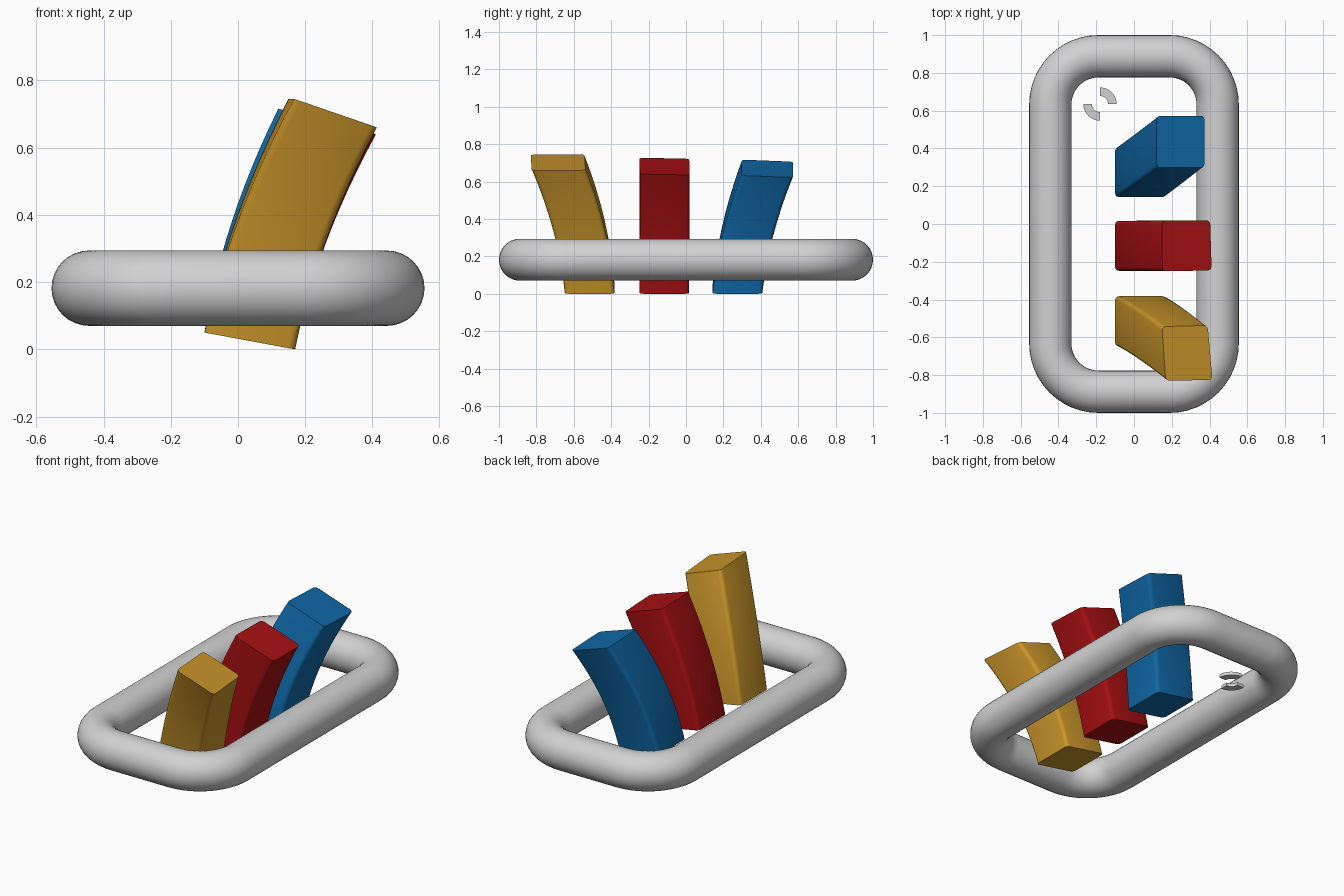
import bpy, bmesh, math
from mathutils import Vector

if "Cube" in bpy.data.objects:
    bpy.data.objects.remove(bpy.data.objects["Cube"])


def material(name, rgb):
    m = bpy.data.materials.new(name)
    m.diffuse_color = (*rgb, 1)
    m.use_nodes = True
    m.node_tree.nodes["Principled BSDF"].inputs["Base Color"].default_value = m.diffuse_color
    return m


GREY = material("light grey", (0.64, 0.64, 0.64))
YELLOW = material("ochre yellow", (0.58, 0.30, 0.023))
RED = material("dark red", (0.39, 0.005, 0.006))
BLUE = material("blue", (0.005, 0.14, 0.39))


def sweep(name, rings, mat, closed=False, angle=35):
    """Skin a list of equal rings; cap the ends if the path is open."""
    bm = bmesh.new()
    loops = [[bm.verts.new(p) for p in ring] for ring in rings]
    n = len(loops[0])
    pairs = list(zip(loops, loops[1:])) + ([(loops[-1], loops[0])] if closed else [])
    for a, b in pairs:
        for i in range(n):
            j = (i + 1) % n
            bm.faces.new((a[i], a[j], b[j], b[i]))
    if not closed:
        bm.faces.new(loops[0])
        bm.faces.new(loops[-1])
    bmesh.ops.recalc_face_normals(bm, faces=bm.faces[:])
    me = bpy.data.meshes.new(name)
    bm.to_mesh(me)
    bm.free()
    me.materials.append(mat)
    ob = bpy.data.objects.new(name, me)
    bpy.context.collection.objects.link(ob)
    bpy.ops.object.select_all(action='DESELECT')
    ob.select_set(True)
    bpy.context.view_layer.objects.active = ob
    bpy.ops.object.shade_smooth_by_angle(angle=math.radians(angle))
    return ob


# Rounded rectangular tube frame
R, TUBE, ZC = 0.255, 0.112, 0.182
HX, HY = 0.555 - TUBE - R, 1.0 - TUBE - R
rings = []
for k, (sx, sy) in enumerate([(1, 1), (-1, 1), (-1, -1), (1, -1)]):
    for i in range(13):
        a = math.radians(90 * k + 90 * i / 12)
        nrm = Vector((math.cos(a), math.sin(a), 0))
        c = Vector((sx * HX, sy * HY, ZC)) + nrm * R
        rings.append([c + TUBE * (nrm * math.cos(t) + Vector((0, 0, math.sin(t))))
                      for t in (2 * math.pi * j / 32 for j in range(32))])
sweep("frame_tube", rings, GREY, closed=True, angle=60)

# Unit square profile with small rounded corners
profile, r = [], 0.08
for k, (u, v) in enumerate([(1 - r, 1 - r), (r, 1 - r), (r, r), (1 - r, r)]):
    for i in range(4):
        a = math.radians(90 * k + 30 * i)
        profile.append((u + r * math.cos(a), v + r * math.sin(a)))


def bilinear(q, u, v):
    a, b, c, d = map(Vector, q)      # left-front, right-front, right-back, left-back
    return (a * (1 - u) + b * u) * (1 - v) + (d * (1 - u) + c * u) * v


def bent_block(name, y0, y1, top, bend, mat):
    bottom = [(-0.1, y0, 0.05), (0.17, y0, 0.0), (0.17, y1, 0.0), (-0.1, y1, 0.05)]
    rings = []
    for s in range(13):
        t = s / 12
        off = Vector((*bend, 0)) * t * (1 - t)
        rings.append([bilinear(bottom, u, v).lerp(bilinear(top, u, v), t) + off
                      for u, v in profile])
    sweep(name, rings, mat)


# Three leaning blocks
bent_block("yellow_block", -0.648, -0.382,
           [(0.168, -0.83, 0.745), (0.415, -0.825, 0.66), (0.39, -0.537, 0.66), (0.148, -0.543, 0.745)],
           (-0.11, 0.11), YELLOW)
bent_block("red_block", -0.248, 0.017,
           [(0.15, -0.25, 0.727), (0.411, -0.246, 0.64), (0.403, 0.02, 0.635), (0.148, 0.017, 0.722)],
           (-0.11, 0.0), RED)
bent_block("blue_block", 0.142, 0.408,
           [(0.12, 0.298, 0.717), (0.373, 0.298, 0.632), (0.373, 0.573, 0.622), (0.12, 0.573, 0.706)],
           (-0.11, -0.09), BLUE)

# Two small arc pieces floating inside the frame
for k in range(2):
    rings = []
    for i in range(13):
        a = math.radians(180 * k + 90 * i / 12)
        rings.append([(-0.18 + rr * math.cos(a), 0.635 + rr * math.sin(a), z)
                      for rr, z in ((0.043, 0.09), (0.088, 0.09), (0.088, 0.11), (0.043, 0.11))])
    sweep(f"arc_piece_{k + 1}", rings, GREY)
